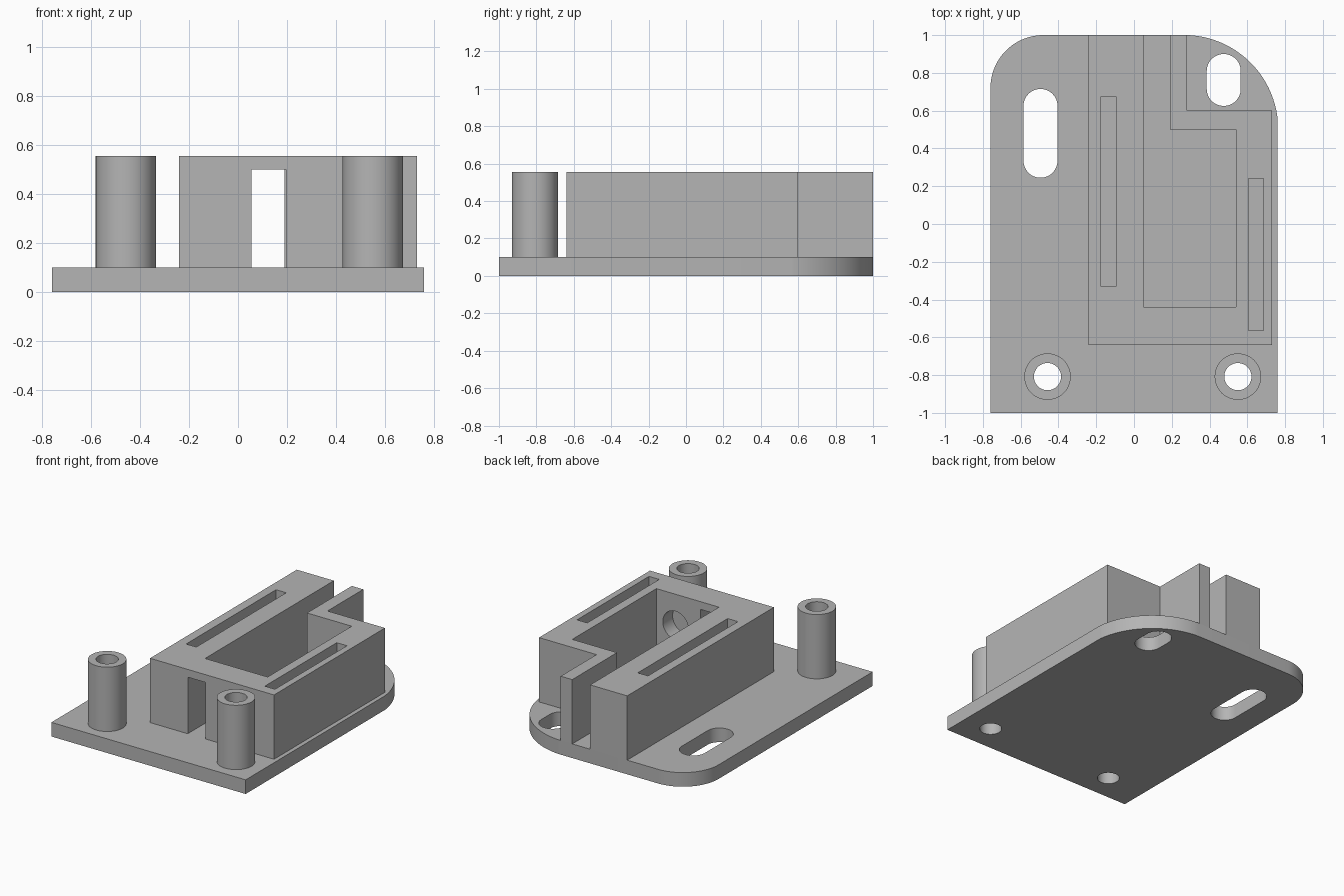
import bpy, bmesh
from math import sin, cos, pi, atan2, asin, hypot
from mathutils import Matrix

if "Cube" in bpy.data.objects:
    bpy.data.objects.remove(bpy.data.objects["Cube"], do_unlink=True)

grey = bpy.data.materials.new("grey plastic")
grey.use_nodes = True
grey.diffuse_color = (0.46, 0.46, 0.46, 1)
grey.node_tree.nodes["Principled BSDF"].inputs["Base Color"].default_value = (0.46, 0.46, 0.46, 1)

PLATE, TOP = 0.1, 0.555


def prism(name, outline, z0, z1):
    """Extrude a flat outline from z0 to z1."""
    bm = bmesh.new()
    face = bm.faces.new([bm.verts.new((x, y, z0)) for x, y in outline])
    ext = bmesh.ops.extrude_face_region(bm, geom=[face])
    verts = [g for g in ext["geom"] if isinstance(g, bmesh.types.BMVert)]
    bmesh.ops.translate(bm, verts=verts, vec=(0, 0, z1 - z0))
    bmesh.ops.recalc_face_normals(bm, faces=bm.faces)
    mesh = bpy.data.meshes.new(name)
    bm.to_mesh(mesh)
    bm.free()
    mesh.materials.append(grey)
    ob = bpy.data.objects.new(name, mesh)
    bpy.context.collection.objects.link(ob)
    return ob


def arc(cx, cy, r, a0, a1, n=24):
    return [(cx + r * cos(a0 + (a1 - a0) * i / n), cy + r * sin(a0 + (a1 - a0) * i / n))
            for i in range(n + 1)]


def rect(x0, x1, y0, y1):
    return [(x0, y0), (x1, y0), (x1, y1), (x0, y1)]


def oblong(x, y0, y1, r):
    return arc(x, y1 - r, r, 0, pi) + arc(x, y0 + r, r, pi, 2 * pi)


def circle(x, y, r):
    return arc(x, y, r, 0, 2 * pi, 48)[:-1]


def cut(ob, cutters):
    """Subtract each cutter, then discard it."""
    bpy.context.view_layer.objects.active = ob
    for c in cutters:
        c.hide_render = True
        mod = ob.modifiers.new("cut", "BOOLEAN")
        mod.operation, mod.solver, mod.object = "DIFFERENCE", "EXACT", c
        bpy.ops.object.modifier_apply(modifier=mod.name)
        bpy.data.objects.remove(c, do_unlink=True)


def shade(ob):
    bpy.ops.object.select_all(action="DESELECT")
    ob.select_set(True)
    bpy.context.view_layer.objects.active = ob
    bpy.ops.object.shade_smooth_by_angle(angle=0.5)


# Base plate: one small round corner, one wide sweeping corner
(ax, ay), (bx, by), r = (0.76, 0.56), (0.29, 1), 0.5
chord = hypot(bx - ax, by - ay)
half = asin(chord / 2 / r)
direction = atan2(ax - bx, by - ay)
mid = ((ax + bx) / 2, (ay + by) / 2)
cx = mid[0] - r * cos(half) * cos(direction)
cy = mid[1] - r * cos(half) * sin(direction)
sweep = arc(cx, cy, r, direction - half, direction + half, 32)
corner = arc(-0.48, 0.72, 0.28, pi / 2, pi)
plate = prism("base_plate", [(-0.76, -1), (0.76, -1)] + sweep + corner, 0, PLATE)

# Adjustment slots and post bores through the plate
POSTS = {"right_post": -0.458, "left_post": 0.55}
POST_Y, OUTER, BORE = -0.808, 0.123, 0.072
holes = [oblong(-0.495, 0.245, 0.715, 0.09), oblong(0.475, 0.625, 0.9, 0.09)]
holes += [circle(x, POST_Y, BORE) for x in POSTS.values()]
cut(plate, [prism("hole_cutter", h, -0.1, 0.2) for h in holes])
shade(plate)

# Hollow posts
for name, x in POSTS.items():
    post = prism(name, circle(x, POST_Y, OUTER), PLATE, TOP)
    cut(post, [prism("bore_cutter", circle(x, POST_Y, BORE), 0, 1)])
    shade(post)

# Housing walls around the pocket, with a channel open to the back
walls = [(-0.24, -0.64), (0.73, -0.64), (0.73, 0.6), (0.28, 0.6), (0.28, 1), (0.19, 1),
         (0.19, 0.5), (0.54, 0.5), (0.54, -0.44), (0.05, -0.44), (0.05, 1), (-0.24, 1)]
housing = prism("housing", walls, PLATE, TOP)

# Narrow top slots, front opening and round recess inside the front wall
recess = prism("recess_cutter", circle(0, 0, 0.1), 0, 0.25)
recess.data.transform(Matrix.Translation((0.39, -0.3, 0.335)) @ Matrix.Rotation(pi / 2, 4, "X"))
cut(housing, [
    prism("slot_cutter", rect(-0.175, -0.095, -0.33, 0.675), 0, 1),
    prism("slot_cutter", rect(0.605, 0.685, -0.565, 0.24), 0, 1),
    prism("opening_cutter", rect(0.055, 0.195, -0.7, -0.4), 0, 0.5),
    recess,
])
shade(housing)
